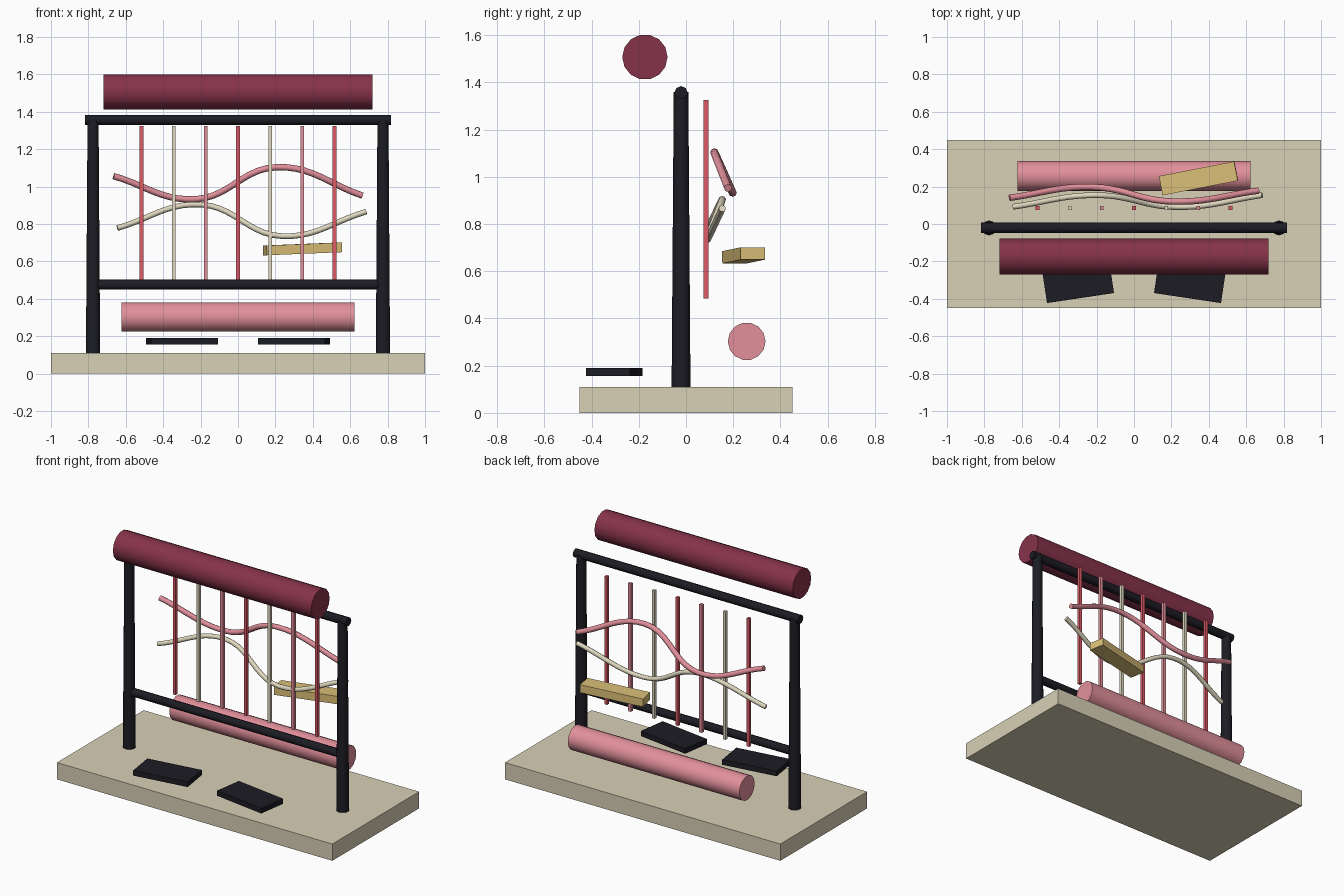
import bpy
from math import radians, pi

if "Cube" in bpy.data.objects:
    bpy.data.objects.remove(bpy.data.objects["Cube"])


def material(name, hex_rgb):
    srgb = [int(hex_rgb[i:i + 2], 16) / 255 for i in (0, 2, 4)]
    m = bpy.data.materials.new(name)
    m.diffuse_color = [c / 12.92 if c <= 0.04045 else ((c + 0.055) / 1.055) ** 2.4 for c in srgb] + [1]
    m.use_nodes = True
    m.node_tree.nodes["Principled BSDF"].inputs["Base Color"].default_value = m.diffuse_color
    return m


cream = material("cream", "D8D0B6")
thread_cream = material("thread_cream", "E0D9C0")
black = material("black", "1C1C24")
wine = material("wine", "86324A")
pink = material("pink", "E2909B")
red = material("red", "DC5A66")
gold = material("gold", "DCC078")


def box(name, loc, size, mat, rot=(0, 0, 0)):
    bpy.ops.mesh.primitive_cube_add(size=1, location=loc, rotation=[radians(a) for a in rot])
    o = bpy.context.object
    o.name = name
    o.scale = size
    o.data.materials.append(mat)
    return o


def rod(name, loc, length, r1, r2, mat, sides, along_x=True):
    bpy.ops.mesh.primitive_cone_add(vertices=sides, radius1=r1, radius2=r2, depth=length,
                                    location=loc, rotation=(0, pi / 2 if along_x else 0, 0))
    o = bpy.context.object
    o.name = name
    o.data.materials.append(mat)
    bpy.ops.object.shade_smooth_by_angle(angle=radians(50))
    return o


def thread(name, points, radius, mat):
    c = bpy.data.curves.new(name, 'CURVE')
    c.dimensions = '3D'
    c.bevel_depth = radius
    c.bevel_resolution = 2
    c.use_fill_caps = True
    c.resolution_u = 10
    s = c.splines.new('BEZIER')
    s.bezier_points.add(len(points) - 1)
    for bp, p in zip(s.bezier_points, points):
        bp.co = p
        bp.handle_left_type = bp.handle_right_type = 'AUTO'
    c.materials.append(mat)
    o = bpy.data.objects.new(name, c)
    bpy.context.collection.objects.link(o)


# Plinth
box("base", (0, 0, 0.055), (2, 0.9, 0.11), cream)

# Upright frame and foot pedals, one per side
for side, label in ((-1, "left"), (1, "right")):
    rod("post_" + label, (side * 0.775, -0.021, 0.735), 1.25, 0.04, 0.031, black, 10, False)
    box("pedal_" + label, (side * 0.3, -0.303, 0.174), (0.362, 0.188, 0.034), black, (0, 0, -side * 8.5))
rod("top_bar", (0, -0.021, 1.356), 1.636, 0.028, 0.028, black, 8)
rod("lower_rail", (0, -0.021, 0.476), 1.5, 0.027, 0.027, black, 8)

# Rollers
rod("upper_roller", (0, -0.174, 1.507), 1.44, 0.096, 0.096, wine, 14)
rod("lower_roller", (0, 0.257, 0.303), 1.246, 0.08, 0.08, pink, 14)

# Straight vertical strings
for i in range(7):
    box("string_%d" % (i + 1), ((i - 3) * 0.172, 0.085, 0.905), (0.02, 0.02, 0.84),
        (red, thread_cream, pink)[i % 3])

# Wavy cross threads
thread("pink_thread", [(-0.665, 0.14, 1.056), (-0.23, 0.198, 0.932),
                       (0.21, 0.12, 1.104), (0.665, 0.178, 0.952)], 0.017, pink)
thread("cream_thread", [(-0.645, 0.092, 0.778), (-0.2, 0.154, 0.904),
                        (0.235, 0.09, 0.735), (0.685, 0.154, 0.866)], 0.015, thread_cream)

# Shuttle block
box("shuttle", (0.345, 0.244, 0.667), (0.41, 0.105, 0.052), gold, (0, -2.3, 11))
